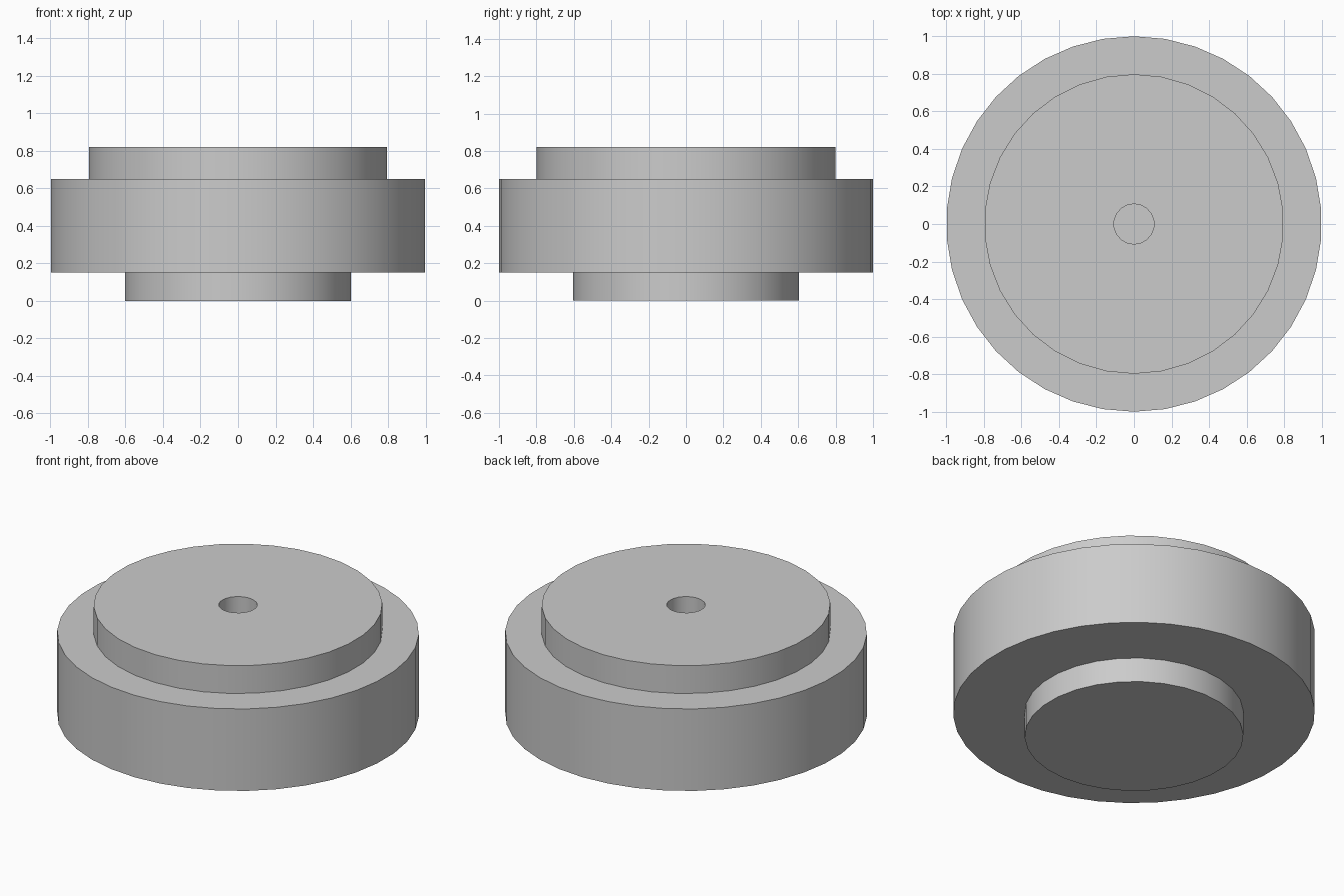
import bpy
import math

if "Cube" in bpy.data.objects:
    bpy.data.objects.remove(bpy.data.objects["Cube"], do_unlink=True)

# One plain grey for the whole part
GREY = (0.6, 0.6, 0.6, 1)
grey = bpy.data.materials.new("light grey")
grey.use_nodes = True
grey.diffuse_color = GREY
grey.node_tree.nodes["Principled BSDF"].inputs["Base Color"].default_value = GREY


def disc(name, radius, bottom, top, sides):
    """Upright cylinder between two heights."""
    bpy.ops.mesh.primitive_cylinder_add(
        vertices=sides, radius=radius, depth=top - bottom,
        location=(0, 0, (bottom + top) / 2))
    obj = bpy.context.object
    obj.name = name
    obj.data.materials.append(grey)
    return obj


def combine(target, other, operation):
    """Apply a boolean and discard the second solid."""
    mod = target.modifiers.new(operation.lower(), "BOOLEAN")
    mod.operation = operation
    mod.solver = "EXACT"
    mod.object = other
    bpy.ops.object.select_all(action="DESELECT")
    bpy.context.view_layer.objects.active = target
    target.select_set(True)
    bpy.ops.object.modifier_apply(modifier=mod.name)
    bpy.data.objects.remove(other, do_unlink=True)


# Wide rim with a narrower foot below and a raised hub above
body = disc("stepped_disc", 1.0, 0.15, 0.65, 38)
combine(body, disc("foot", 0.605, 0, 0.3, 30), "UNION")
combine(body, disc("hub", 0.798, 0.5, 0.82, 34), "UNION")

# Blind centre bore
combine(body, disc("bore_cutter", 0.107, 0.4, 1.0, 18), "DIFFERENCE")

bpy.ops.object.shade_smooth_by_angle(angle=math.radians(30))
